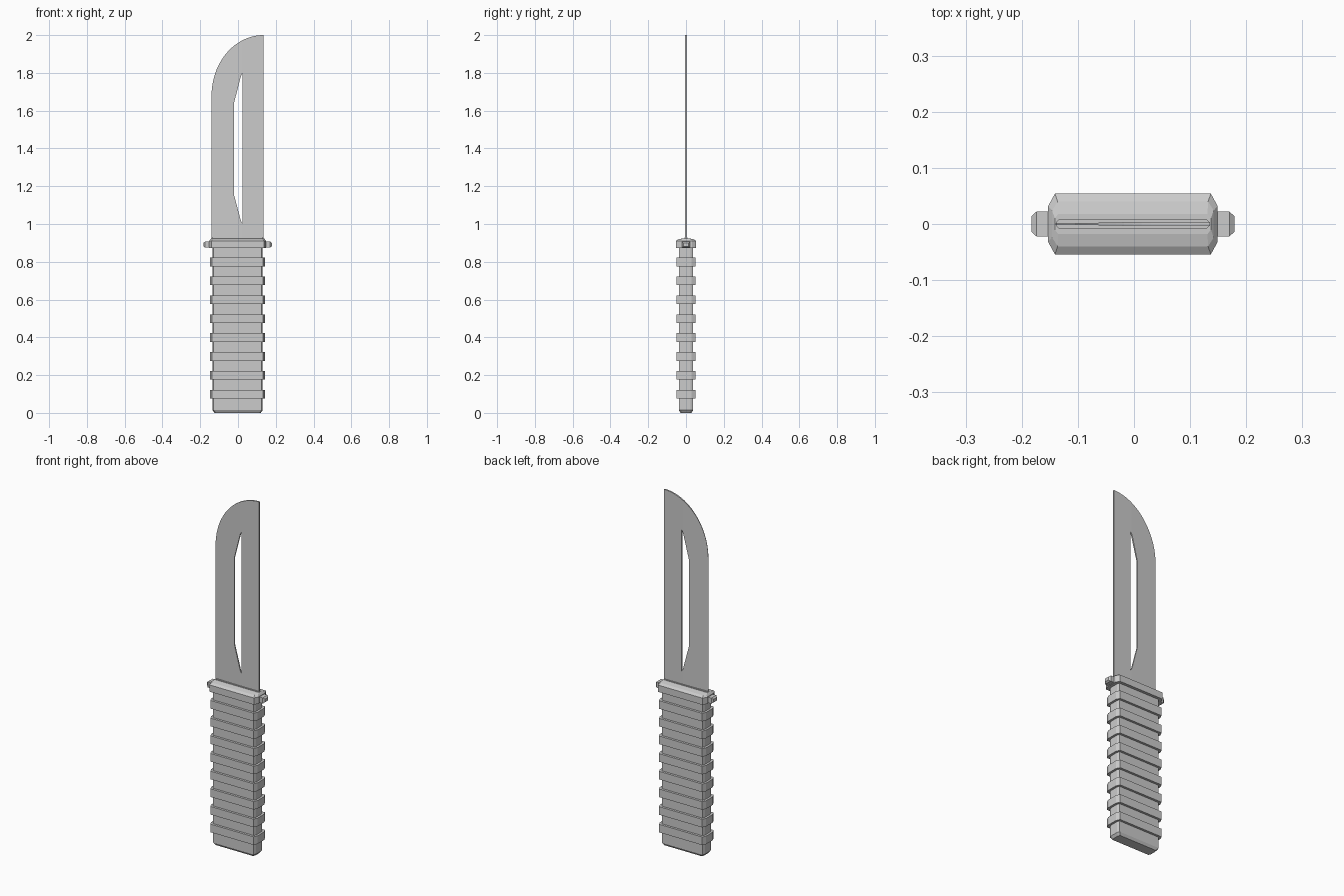
import bpy, bmesh, math

cube = bpy.data.objects.get("Cube")
if cube:
    bpy.data.objects.remove(cube, do_unlink=True)

grey = bpy.data.materials.new("plain grey")
grey.use_nodes = True
GREY = (0.6, 0.6, 0.6, 1)
grey.diffuse_color = GREY
grey.node_tree.nodes["Principled BSDF"].inputs["Base Color"].default_value = GREY

MID = -0.002  # shared centre line of handle and guard


def finish(name, bm):
    bmesh.ops.recalc_face_normals(bm, faces=bm.faces)
    mesh = bpy.data.meshes.new(name)
    bm.to_mesh(mesh)
    bm.free()
    mesh.materials.append(grey)
    obj = bpy.data.objects.new(name, mesh)
    bpy.context.collection.objects.link(obj)
    return obj


def octagon(hx, hy, cx, cy):
    """Rectangle outline with cut corners."""
    quarter = [(hx, hy - cy), (hx - cx, hy)]
    half = quarter + [(-x, y) for x, y in reversed(quarter)]
    return half + [(-x, -y) for x, y in half]


def loft(name, levels, x=MID, axis="Z"):
    """Skin a stack of (height, outline) sections and cap both ends."""
    bm = bmesh.new()
    place = (lambda u, v, h: (x + u, v, h)) if axis == "Z" else (lambda u, v, h: (u, h, v))
    rings = [[bm.verts.new(place(u, v, h)) for u, v in outline] for h, outline in levels]
    for a, b in zip(rings, rings[1:]):
        for i in range(len(a)):
            j = (i + 1) % len(a)
            bm.faces.new((a[i], a[j], b[j], b[i]))
    bm.faces.new(rings[0])
    bm.faces.new(rings[-1])
    return finish(name, bm)


# Handle core with a bevelled pommel
core = octagon(0.133, 0.038, 0.006, 0.014)
loft("handle_core", [(0, octagon(0.122, 0.029, 0.006, 0.012)), (0.014, core), (0.88, core)])

# Raised grip bands
for i in range(1, 9):
    band = octagon(0.145, 0.051, 0.010, 0.021)
    z = i / 10
    loft(f"grip_band_{i}", [(z - 0.024, band), (z + 0.022, band)])

# Guard with a softly sloped top
guard = octagon(0.151, 0.054, 0.012, 0.022)
loft("guard", [(0.872, guard), (0.910, guard),
               (0.919, octagon(0.144, 0.040, 0.010, 0.016)),
               (0.924, octagon(0.139, 0.018, 0.006, 0.008))])

# Collar around the root of the blade
collar = octagon(0.136, 0.008, 0.004, 0.004)
loft("blade_collar", [(0.915, collar), (0.928, collar)])

# Guard side lugs, tapered at the outer end
for side, label in ((1, "left"), (-1, "right")):
    bm = bmesh.new()
    sections = [(0.145, 0.022, 0.016), (0.172, 0.022, 0.016), (0.181, 0.014, 0.009)]
    rings = []
    for reach, hy, hz in sections:
        rings.append([bm.verts.new((MID + side * reach, a * hy, 0.891 + b * hz))
                      for a, b in ((-1, -1), (1, -1), (1, 1), (-1, 1))])
    for a, b in zip(rings, rings[1:]):
        for i in range(4):
            bm.faces.new((a[i], a[i - 1], b[i - 1], b[i]))
    bm.faces.new(rings[0])
    bm.faces.new(rings[-1])
    finish(f"guard_lug_{label}", bm)

# Blade outline: straight spine, curved belly, ground toward the cutting edge
EDGE, SPINE, GRIND = -0.14, 0.135, 0.02
outline = [(EDGE, 0.9), (SPINE, 0.9)]
for k in range(25):
    t = math.pi / 2 * (1 + k / 24)
    outline.append((SPINE + (SPINE - EDGE) * math.cos(t), 1.68 + 0.32 * math.sin(t)))
blade = loft("blade", [(-0.004, outline), (0.004, outline)], axis="Y")
bm = bmesh.new()
bm.from_mesh(blade.data)
bmesh.ops.bisect_plane(bm, geom=bm.verts[:] + bm.edges[:] + bm.faces[:],
                       plane_co=(GRIND, 0, 0), plane_no=(1, 0, 0))
for v in bm.verts:
    taper = min(1, (v.co.x - EDGE) / (GRIND - EDGE))
    v.co.y = math.copysign(0.0006 + 0.0034 * taper, v.co.y)
bm.to_mesh(blade.data)
bm.free()

# Long slot cut through the blade
slot = [(0.025, 1.0), (0.025, 1.8), (0.016, 1.785), (-0.02, 1.645), (-0.02, 1.15), (0.016, 1.015)]
cutter = loft("slot_cutter", [(-0.05, slot), (0.05, slot)], axis="Y")
cutter.hide_render = True
cut = blade.modifiers.new("slot", "BOOLEAN")
cut.operation = "DIFFERENCE"
cut.solver = "EXACT"
cut.object = cutter
bpy.context.view_layer.objects.active = blade
blade.select_set(True)
bpy.ops.object.modifier_apply(modifier=cut.name)
bpy.data.objects.remove(cutter, do_unlink=True)
